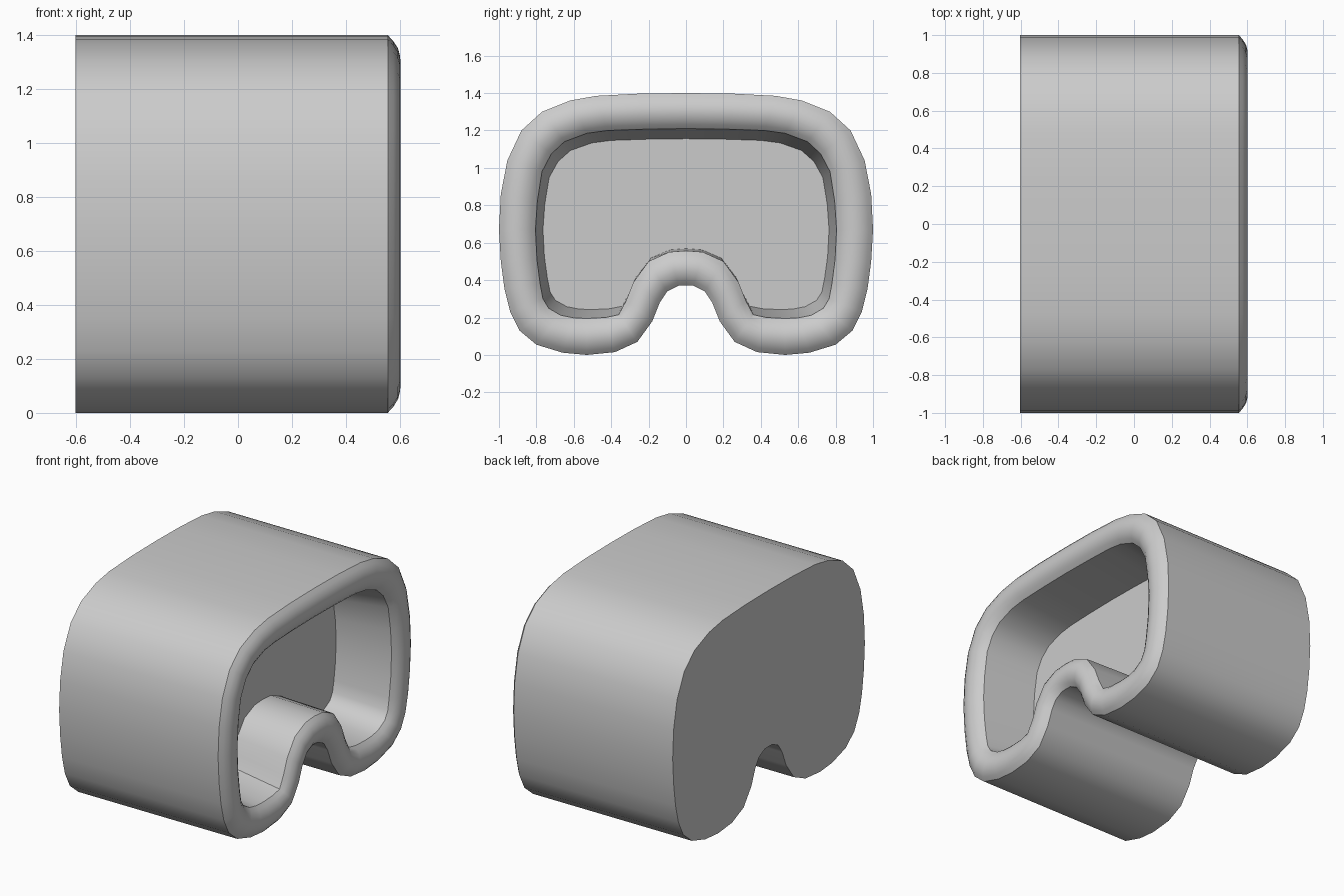
import bpy, bmesh
from math import radians

if "Cube" in bpy.data.objects:
    bpy.data.objects.remove(bpy.data.objects["Cube"])

# Half profiles in (y, z), paired point by point: outer wall and inner edge of the rim
PAIRS = [
    (0, 1.40, 0, 1.21), (.25, 1.397, .22, 1.207), (.48, 1.385, .42, 1.20),
    (.62, 1.36, .53, 1.185), (.77, 1.30, .65, 1.14), (.88, 1.20, .72, 1.075),
    (.955, 1.04, .77, .98), (.99, .86, .795, .82), (1, .67, .805, .67),
    (.99, .50, .797, .51), (.97, .35, .78, .38), (.94, .23, .765, .30),
    (.89, .13, .735, .25), (.80, .055, .67, .212), (.66, .012, .60, .198),
    (.53, 0, .53, .195), (.38, .015, .43, .20), (.26, .07, .36, .215),
    (.18, .18, .32, .29), (.14, .28, .28, .39), (.10, .34, .20, .50),
    (.04, .37, .09, .55), (0, .372, 0, .557),
]
# Mirror to closed loops
LOOP = PAIRS + [(-a, b, -c, d) for a, b, c, d in reversed(PAIRS[1:-1])]


def ring(bm, x, t, sy=1.0, sz=1.0):
    """Loop at x, blended from outer (t=0) to inner (t=1), scaled about the middle."""
    return [bm.verts.new((x, (a + (c - a) * t) * sy, .67 + (b + (d - b) * t - .67) * sz))
            for a, b, c, d in LOOP]


bm = bmesh.new()
# Outer wall, rounded rim, tapered pocket wall
rings = [ring(bm, -.603, 0), ring(bm, .555, 0)]
for t, x in ((.12, .576), (.26, .593), (.40, .6), (.5, .602), (.60, .6), (.74, .593), (.88, .576), (1, .555)):
    rings.append(ring(bm, x, t))
rings.append(ring(bm, .18, 1, .95, .9))
for r0, r1 in zip(rings, rings[1:]):
    for i in range(len(r0)):
        j = (i + 1) % len(r0)
        bm.faces.new((r0[i], r0[j], r1[j], r1[i]))

# Flat back and pocket floor
bm.faces.new(rings[0])
bm.faces.new(rings[-1])
bmesh.ops.recalc_face_normals(bm, faces=bm.faces)

mesh = bpy.data.meshes.new("mask_housing")
bm.to_mesh(mesh)
bm.free()
obj = bpy.data.objects.new("mask_housing", mesh)
bpy.context.collection.objects.link(obj)
bpy.context.view_layer.objects.active = obj
obj.select_set(True)
bpy.ops.object.shade_smooth_by_angle(angle=radians(32))
